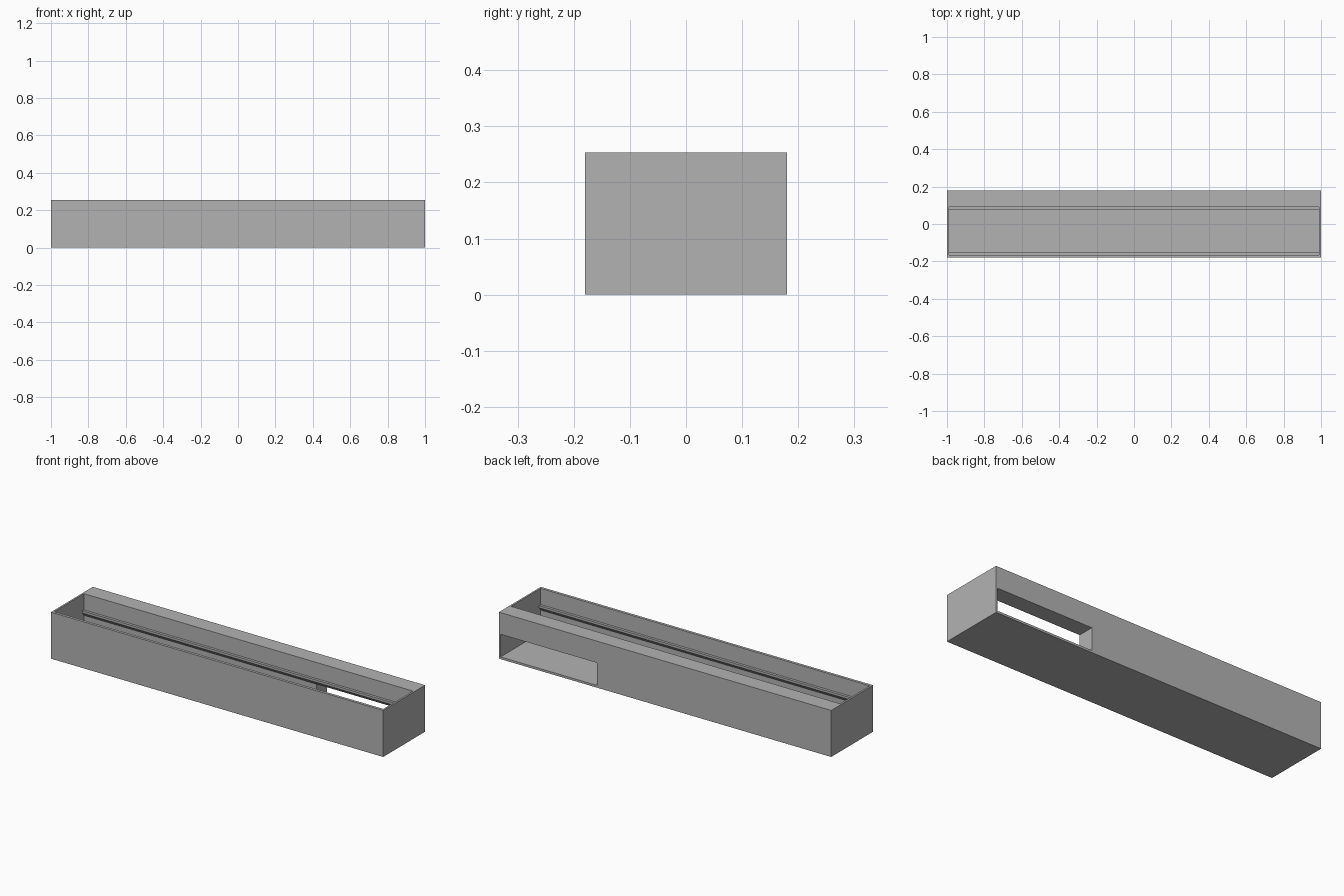
import bpy
import bmesh

cube = bpy.data.objects.get("Cube")
if cube:
    bpy.data.objects.remove(cube, do_unlink=True)

grey = bpy.data.materials.new("neutral_grey")
grey.use_nodes = True
grey.diffuse_color = (0.45, 0.45, 0.45, 1)
grey.node_tree.nodes["Principled BSDF"].inputs["Base Color"].default_value = grey.diffuse_color

# Main dimensions
HALF_LENGTH, HALF_DEPTH, HEIGHT = 1.0, 0.18, 0.253
INNER_X, FRONT_Y, BACK_Y, FLOOR = 0.99, -0.165, 0.09, 0.012
WINDOW_X, WINDOW_TOP = 0.41, 0.135


def extrude_profile(name, points, x0, x1):
    """Prism along x from a closed (y, z) profile."""
    bm = bmesh.new()
    face = bm.faces.new([bm.verts.new((x0, y, z)) for y, z in points])
    new = bmesh.ops.extrude_face_region(bm, geom=[face])["geom"]
    verts = [v for v in new if isinstance(v, bmesh.types.BMVert)]
    bmesh.ops.translate(bm, verts=verts, vec=(x1 - x0, 0, 0))
    bmesh.ops.recalc_face_normals(bm, faces=bm.faces)
    mesh = bpy.data.meshes.new(name)
    bm.to_mesh(mesh)
    bm.free()
    mesh.materials.append(grey)
    obj = bpy.data.objects.new(name, mesh)
    bpy.context.collection.objects.link(obj)
    return obj


def box(name, x0, x1, y0, y1, z0, z1):
    return extrude_profile(name, [(y0, z0), (y1, z0), (y1, z1), (y0, z1)], x0, x1)


def cut(target, cutter):
    mod = target.modifiers.new(cutter.name, "BOOLEAN")
    mod.operation = "DIFFERENCE"
    mod.solver = "EXACT"
    mod.object = cutter
    bpy.context.view_layer.objects.active = target
    bpy.ops.object.modifier_apply(modifier=mod.name)
    bpy.data.objects.remove(cutter, do_unlink=True)


# Trough with a thick back wall
body = box("trough_body", -HALF_LENGTH, HALF_LENGTH, -HALF_DEPTH, HALF_DEPTH, 0, HEIGHT)
cut(body, box("cavity_cutter", -INNER_X, INNER_X, FRONT_Y, BACK_Y, FLOOR, HEIGHT + 0.1))

# Opening through the back wall at the left end
cut(body, box("window_cutter", WINDOW_X, INNER_X, BACK_Y - 0.05, HALF_DEPTH + 0.1,
              FLOOR, WINDOW_TOP))

# Ledges along both long inner walls, with sloped undersides
for name, wall, inward in (("front_ledge", FRONT_Y, 1), ("back_ledge", BACK_Y, -1)):
    lip = wall + inward * 0.014
    extrude_profile(name, [(wall, 0.165), (lip, 0.165), (lip, 0.153), (wall, WINDOW_TOP)],
                    -INNER_X, INNER_X)
